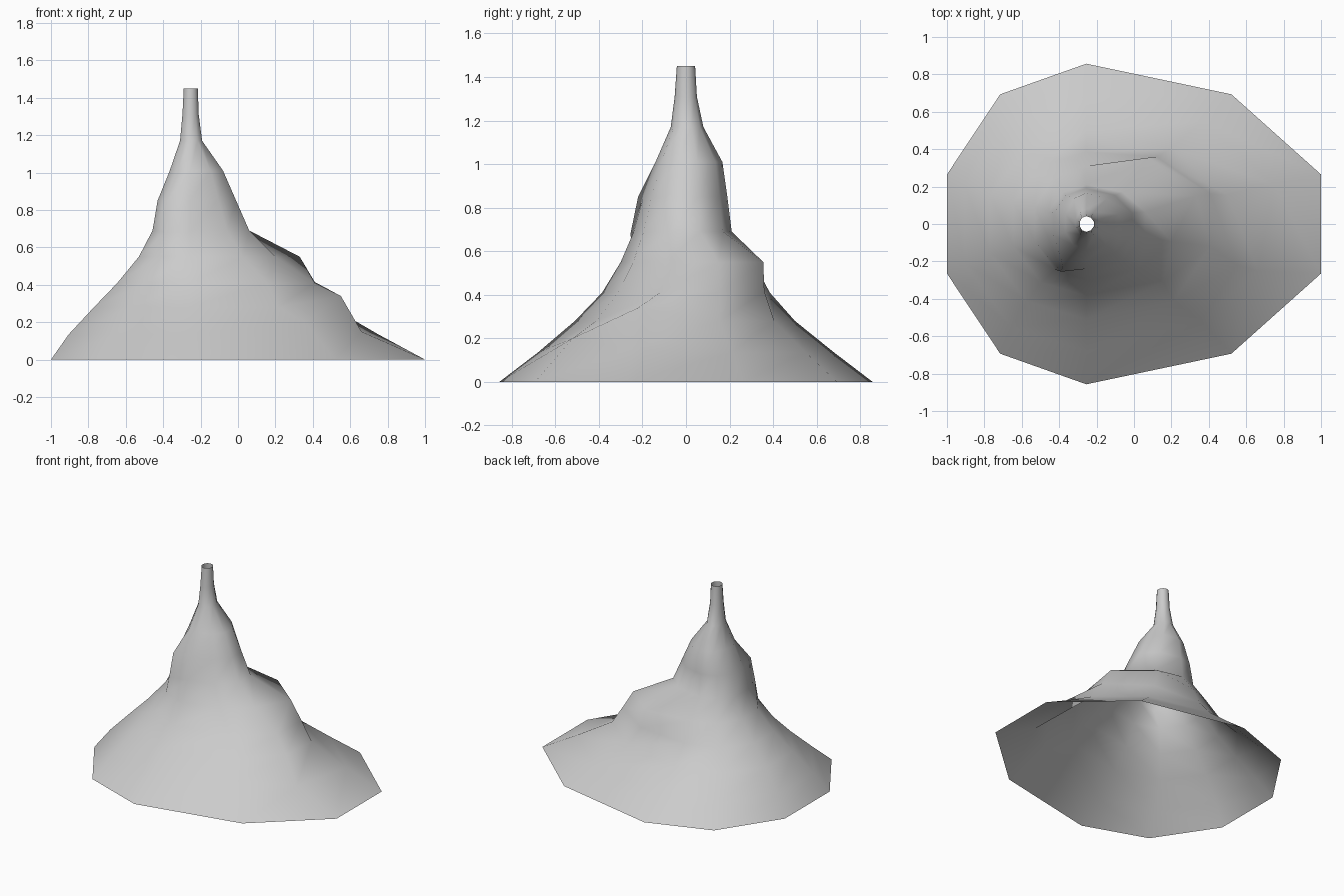
import bpy, bmesh
from math import cos, sin, radians

CX = -0.255   # x of the spout axis
SIDES = 10

# ring profile: height, left x, right x, front reach, back reach
RINGS = [
    (0.00, -1.000, 1.000, 0.857, 0.857),
    (0.135, -0.905, 0.750, 0.680, 0.680),
    (0.28, -0.770, 0.500, 0.510, 0.500),
    (0.41, -0.645, 0.410, 0.385, 0.385),
    (0.55, -0.530, 0.200, 0.300, 0.310),
    (0.69, -0.457, 0.060, 0.240, 0.210),
    (0.85, -0.430, -0.010, 0.195, 0.190),
    (1.01, -0.365, -0.080, 0.140, 0.167),
    (1.17, -0.310, -0.192, 0.070, 0.080),
    (1.31, -0.297, -0.210, 0.052, 0.050),
    (1.45, -0.290, -0.215, 0.042, 0.042),
]

# bulges and hollows: (ring, corner) -> position; corner 0 is at 18 degrees
BUMPS = {
    (3, 0): (0.41, 0.16, 0.415),
    (4, 0): (0.33, 0.15, 0.55),
    (3, 1): (0.12, 0.36, 0.415),
    (4, 1): (0.08, 0.355, 0.55),
    (2, 1): (0.20, 0.405, 0.28),
    (1, 9): (0.66, -0.25, 0.15),
    (2, 9): (0.55, -0.22, 0.34),
    (1, 8): (0.36, -0.52, 0.20),
    (5, 6): (-0.39, -0.255, 0.68),
    (6, 6): (-0.38, -0.22, 0.85),
}


def ring_point(i, k):
    if (i, k) in BUMPS:
        return BUMPS[i, k]
    z, left, right, front, back = RINGS[i]
    a = radians(18 + 36 * k)
    reach = (right - CX) if cos(a) > 0 else (CX - left)
    depth = back if sin(a) > 0 else front
    return (CX + cos(a) / cos(radians(18)) * reach, sin(a) * depth, z)


# open lofted mound with a narrow spout
bm = bmesh.new()
loops = [[bm.verts.new(ring_point(i, k)) for k in range(SIDES)]
         for i in range(len(RINGS))]
for lower, upper in zip(loops, loops[1:]):
    for k in range(SIDES):
        n = (k + 1) % SIDES
        bm.faces.new((lower[k], lower[n], upper[n], upper[k]))
for f in bm.faces:
    f.smooth = True
mesh = bpy.data.meshes.new("mound")
bm.to_mesh(mesh)
bm.free()
mound = bpy.data.objects.new("mound", mesh)
bpy.context.collection.objects.link(mound)
